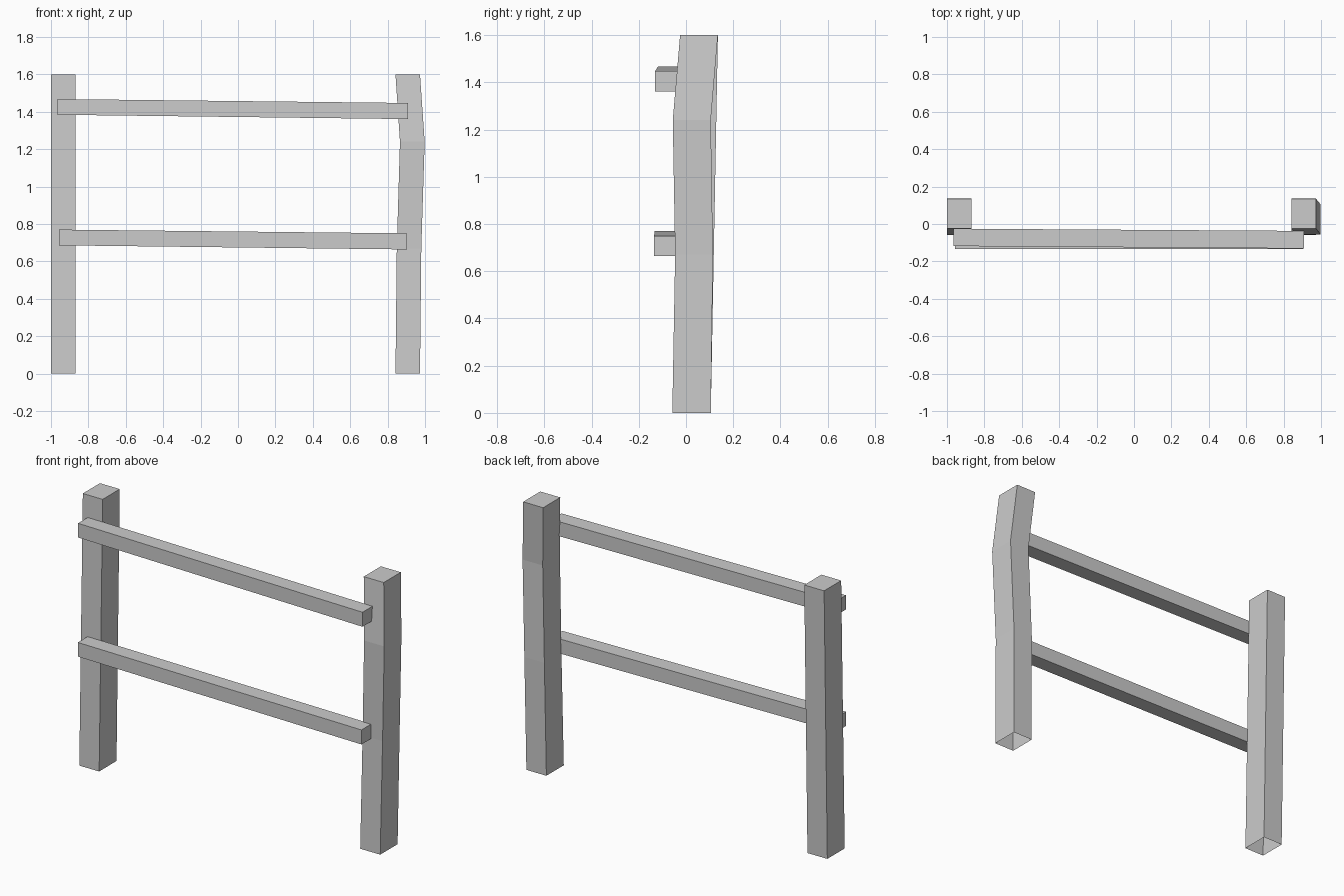
import bpy, bmesh

if "Cube" in bpy.data.objects:
    bpy.data.objects.remove(bpy.data.objects["Cube"])


def loft(name, rings, cap_start=True):
    """Skin a list of four-cornered rings; the last ring is always capped."""
    bm = bmesh.new()
    loops = [[bm.verts.new(p) for p in ring] for ring in rings]
    for a, b in zip(loops, loops[1:]):
        for i in range(4):
            j = (i + 1) % 4
            bm.faces.new((a[i], a[j], b[j], b[i]))
    bm.faces.new(loops[-1])
    if cap_start:
        bm.faces.new(loops[0][::-1])
    mesh = bpy.data.meshes.new(name)
    bm.to_mesh(mesh)
    bm.free()
    obj = bpy.data.objects.new(name, mesh)
    bpy.context.collection.objects.link(obj)
    return obj


def post(name, sections):
    """Square post from (z, x0, x1, y0, y1) sections, open underneath."""
    rings = [[(x0, y0, z), (x1, y0, z), (x1, y1, z), (x0, y1, z)]
             for z, x0, x1, y0, y1 in sections]
    return loft(name, rings, cap_start=False)


def rail(name, ends):
    """Sloping rail from (x, y0, y1, z0, z1) end sections, left to right."""
    rings = [[(x, y0, z0), (x, y1, z0), (x, y1, z1), (x, y0, z1)]
             for x, y0, y1, z0, z1 in ends]
    return loft(name, rings)


# Straight post leaning slightly back
post("left_post", [(0, -1.0, -0.87, -0.058, 0.105),
                   (1.6, -1.0, -0.87, -0.025, 0.135)])

# Crooked post with two bends
post("right_post", [(0, 0.842, 0.973, -0.058, 0.105),
                    (0.67, 0.849, 0.98, -0.046, 0.114),
                    (1.24, 0.866, 0.998, -0.056, 0.105),
                    (1.6, 0.842, 0.973, -0.025, 0.135)])

# Rails on the front of the posts
rail("upper_rail", [(-0.966, -0.118, -0.025, 1.384, 1.468),
                    (0.908, -0.131, -0.037, 1.361, 1.447)])
rail("lower_rail", [(-0.957, -0.133, -0.04, 0.686, 0.77),
                    (0.904, -0.135, -0.042, 0.664, 0.75)])
